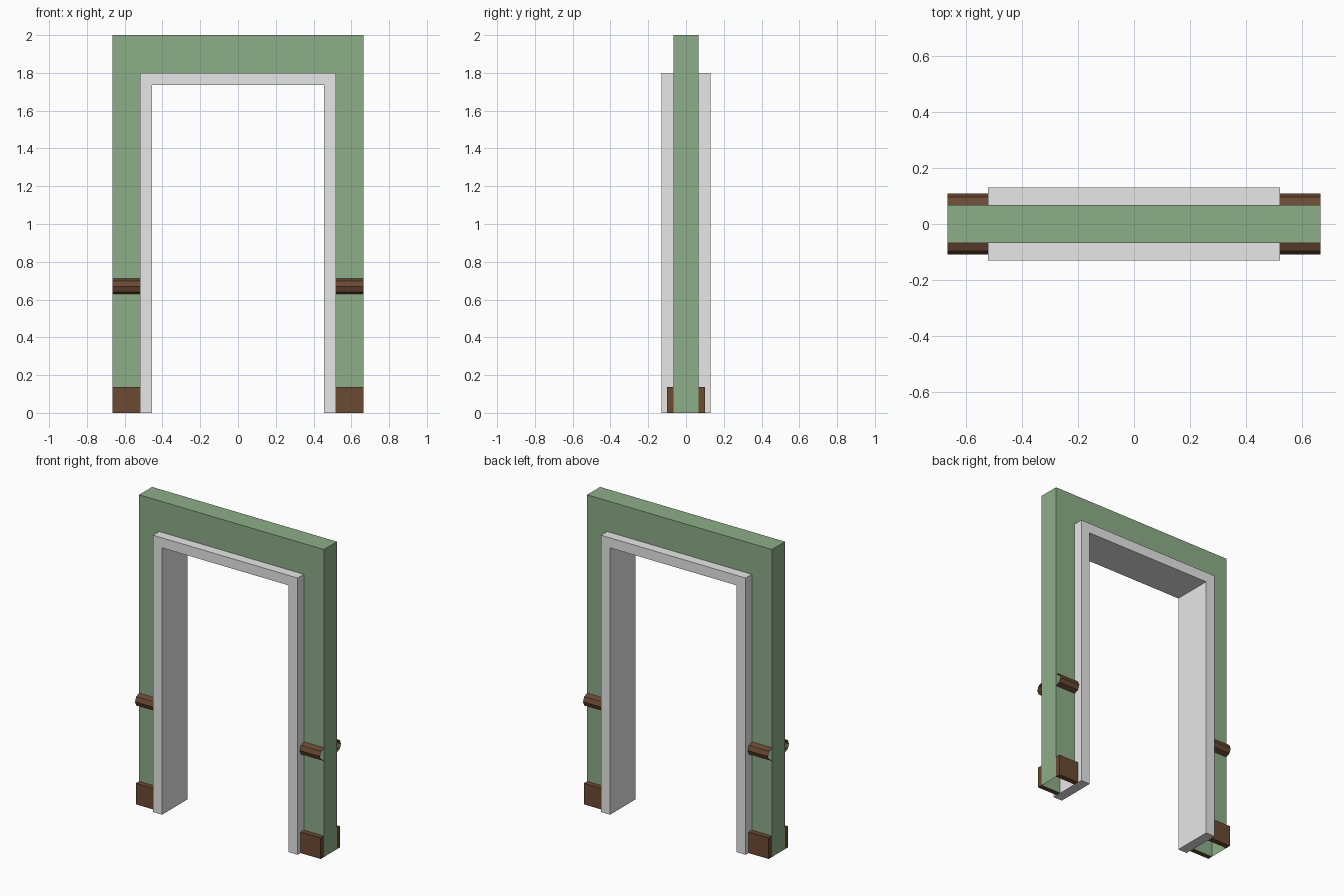
import bpy, bmesh, math

cube = bpy.data.objects.get("Cube")
if cube:
    bpy.data.objects.remove(cube, do_unlink=True)

HALF_W, OPEN_W, INNER_W = 0.665, 0.52, 0.455    # wall, casing outside, casing inside
TOP, OPEN_H, INNER_H = 2.0, 1.80, 1.735
WALL_Y, CASING_Y, SKIRT_Y = 0.067, 0.13, 0.10
SKIRT_H, RAIL_Z, RAIL_R = 0.137, 0.67, 0.041


def material(name, rgb):
    m = bpy.data.materials.new(name)
    m.use_nodes = True
    m.diffuse_color = (*rgb, 1)
    m.node_tree.nodes["Principled BSDF"].inputs["Base Color"].default_value = (*rgb, 1)
    return m


green = material("sage_green", (0.27, 0.42, 0.25))
grey = material("light_grey", (0.8, 0.8, 0.8))
brown = material("dark_wood", (0.145, 0.068, 0.032))


def finish(name, bm, mat):
    mesh = bpy.data.meshes.new(name)
    bm.to_mesh(mesh)
    bm.free()
    mesh.materials.append(mat)
    obj = bpy.data.objects.new(name, mesh)
    bpy.context.collection.objects.link(obj)
    return obj


def arch(name, outer, inner, depth, mat, drop=None):
    """Upside-down U swept through y; faces matching drop are left open."""
    (ow, oh), (iw, ih) = outer, inner
    outline = [(-ow, 0), (-ow, oh), (ow, oh), (ow, 0),
               (iw, 0), (iw, ih), (-iw, ih), (-iw, 0)]
    bm = bmesh.new()
    face = bm.faces.new([bm.verts.new((x, -depth, z)) for x, z in outline])
    swept = bmesh.ops.extrude_face_region(bm, geom=[face], use_keep_orig=True)
    moved = [v for v in swept["geom"] if isinstance(v, bmesh.types.BMVert)]
    bmesh.ops.translate(bm, verts=moved, vec=(0, 2 * depth, 0))
    bmesh.ops.recalc_face_normals(bm, faces=bm.faces)
    if drop:
        gone = [f for f in bm.faces if drop(f.calc_center_median())]
        bmesh.ops.delete(bm, geom=gone, context='FACES')
    return finish(name, bm, mat)


# Wall shell, open underneath and where the casing fills the doorway
def hidden(c):
    reveal = abs(c.y) < 0.01 and abs(c.x) < OPEN_W + 0.01 and c.z < OPEN_H + 0.01
    return c.z < 0.01 or reveal


arch("wall", (HALF_W, TOP), (OPEN_W, OPEN_H), WALL_Y, green, hidden)

# Door casing
arch("door_casing", (OPEN_W, OPEN_H), (INNER_W, INNER_H), CASING_Y, grey)


def strip(name, profile, sx, sy, capped):
    """Sweep a (y, z) profile along one side of the wall beside the doorway."""
    bm = bmesh.new()
    a, b = ([bm.verts.new((sx * x, sy * y, z)) for y, z in profile]
            for x in (OPEN_W, HALF_W))
    for i in range(len(profile) - 1):
        bm.faces.new((a[i], a[i + 1], b[i + 1], b[i]))
    if capped:
        bm.faces.new(a)
        bm.faces.new(b)
    bmesh.ops.recalc_face_normals(bm, faces=bm.faces)
    # The outermost face must look away from the wall
    front = max(bm.faces, key=lambda f: abs(f.calc_center_median().y))
    if front.normal.y * sy < 0:
        bmesh.ops.reverse_faces(bm, faces=bm.faces)
    finish(name, bm, brown)


# Skirting boards and half-octagon chair rails on both sides of each post
skirt = [(WALL_Y, SKIRT_H), (SKIRT_Y, SKIRT_H), (SKIRT_Y, 0), (WALL_Y, 0)]
angles = [math.radians(90 - 45 * i) for i in range(5)]
rail = [(WALL_Y + RAIL_R * math.cos(t), RAIL_Z + RAIL_R * math.sin(t)) for t in angles]
for sx, side in ((1, "left"), (-1, "right")):
    for sy, end in ((-1, "front"), (1, "back")):
        strip(f"{end}_{side}_skirting", skirt, sx, sy, True)
        strip(f"{end}_{side}_chair_rail", rail, sx, sy, False)
